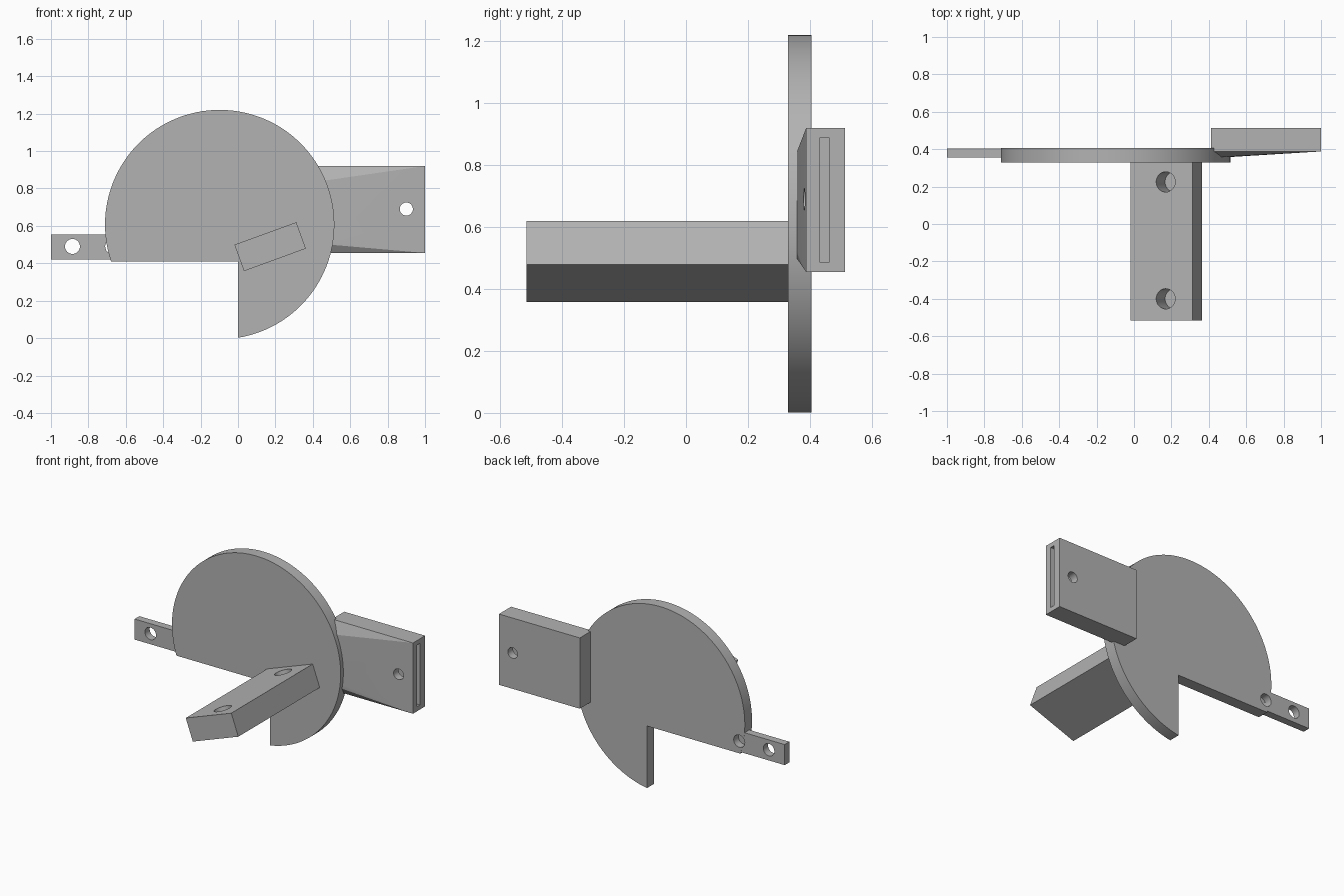
import bpy, bmesh, math
from mathutils import Matrix, Vector

if "Cube" in bpy.data.objects:
    bpy.data.objects.remove(bpy.data.objects["Cube"], do_unlink=True)

grey = bpy.data.materials.new("plain grey")
grey.use_nodes = True
grey.diffuse_color = (0.45, 0.45, 0.45, 1)
grey.node_tree.nodes["Principled BSDF"].inputs["Base Color"].default_value = (0.45, 0.45, 0.45, 1)


def add(name, bm):
    bmesh.ops.recalc_face_normals(bm, faces=bm.faces)
    mesh = bpy.data.meshes.new(name)
    bm.to_mesh(mesh)
    bm.free()
    mesh.materials.append(grey)
    ob = bpy.data.objects.new(name, mesh)
    bpy.context.collection.objects.link(ob)
    return ob


def box(name, lo, hi, turn=Matrix()):
    lo, hi = Vector(lo), Vector(hi)
    bm = bmesh.new()
    mat = Matrix.Translation((lo + hi) / 2) @ turn @ Matrix.Diagonal((*(hi - lo), 1))
    bmesh.ops.create_cube(bm, size=1, matrix=mat)
    return add(name, bm)


def rod(name, centre, radius, length, turn):
    bm = bmesh.new()
    bmesh.ops.create_cone(bm, cap_ends=True, segments=48, radius1=radius, radius2=radius,
                          depth=length, matrix=Matrix.Translation(centre) @ turn)
    return add(name, bm)


def cut(ob, cutter):
    mod = ob.modifiers.new("cut", 'BOOLEAN')
    mod.operation, mod.solver, mod.object = 'DIFFERENCE', 'EXACT', cutter
    bpy.context.view_layer.objects.active = ob
    bpy.ops.object.modifier_apply(modifier=mod.name)
    bpy.data.objects.remove(cutter, do_unlink=True)


ALONG_Y = Matrix.Rotation(math.pi / 2, 4, 'X')
CX, CZ, R = -0.098, 0.607, 0.613

# Round plate with a square-cornered quarter missing: arc plus the inner corner
NOTCH = 0.41
start = math.atan2(-math.sqrt(R * R - CX * CX), -CX)
end = math.pi + math.asin((CZ - NOTCH) / R)
steps = 120
outline = [(CX + R * math.cos(a), CZ + R * math.sin(a))
           for a in (start + (end - start) * i / steps for i in range(steps + 1))]
outline.append((0, NOTCH))
bm = bmesh.new()
face = bm.faces.new([bm.verts.new((x, 0.33, z)) for x, z in outline])
side = bmesh.ops.extrude_face_region(bm, geom=[face])["geom"]
bmesh.ops.translate(bm, vec=(0, 0.075, 0),
                    verts=[v for v in side if isinstance(v, bmesh.types.BMVert)])
plate = add("round_plate", bm)

# Thin side tab: two holes, the inner one sinks into the plate from behind
tab = box("side_tab", (-1, 0.355, 0.42), (-0.6, 0.404, 0.555))
for x in (-0.885, -0.67):
    cut(tab, rod("tab_drill", (x, 0.38, 0.49), 0.04, 0.2, ALONG_Y))
cut(plate, rod("plate_drill", (-0.67, 0.405, 0.49), 0.04, 0.1, ALONG_Y))

# Tilted handle bar with two blind holes in its upper face
tilt = Matrix.Rotation(math.radians(-20), 4, 'Y')
mid = Vector((0.172, -0.09, 0.489))
half = Vector((0.176, 0.425, 0.075))
handle = box("handle_bar", mid - half, mid + half, tilt)
up = tilt @ Vector((0, 0, 1))
for y in (0.225, -0.4):
    top = Vector((mid.x + 0.026, y, mid.z)) + up * 0.075
    cut(handle, rod("handle_drill", top, 0.054, 0.26, tilt))

# Rear block: box whose front swells gently to meet the plate
bm = bmesh.new()
for x in (0.412, 1):
    for y in (0.388, 0.514):
        for z in (0.455, 0.92):
            bm.verts.new((x, y, z))
for i in range(13):
    z = 0.5 + 0.34 * i / 12
    rim = CX + math.sqrt(R * R - (z - CZ) ** 2)
    bm.verts.new((rim - 0.02, 0.357, z))
for z in (0.53, 0.82):
    bm.verts.new((0.45, 0.36, z))
hull = bmesh.ops.convex_hull(bm, input=bm.verts)
loose = {v for v in hull["geom_interior"] + hull["geom_unused"] if isinstance(v, bmesh.types.BMVert)}
bmesh.ops.delete(bm, geom=list(loose), context='VERTS')
block = add("rear_block", bm)
cut(block, box("slot_cutter", (0.6, 0.432, 0.485), (1.1, 0.461, 0.89)))
cut(block, rod("block_drill", (0.9, 0.45, 0.69), 0.035, 0.4, ALONG_Y))

# Smooth the round walls, keep the edges crisp
for ob in (plate, tab, handle, block):
    bpy.ops.object.select_all(action='DESELECT')
    ob.select_set(True)
    bpy.context.view_layer.objects.active = ob
    bpy.ops.object.shade_smooth_by_angle(angle=math.radians(20))
